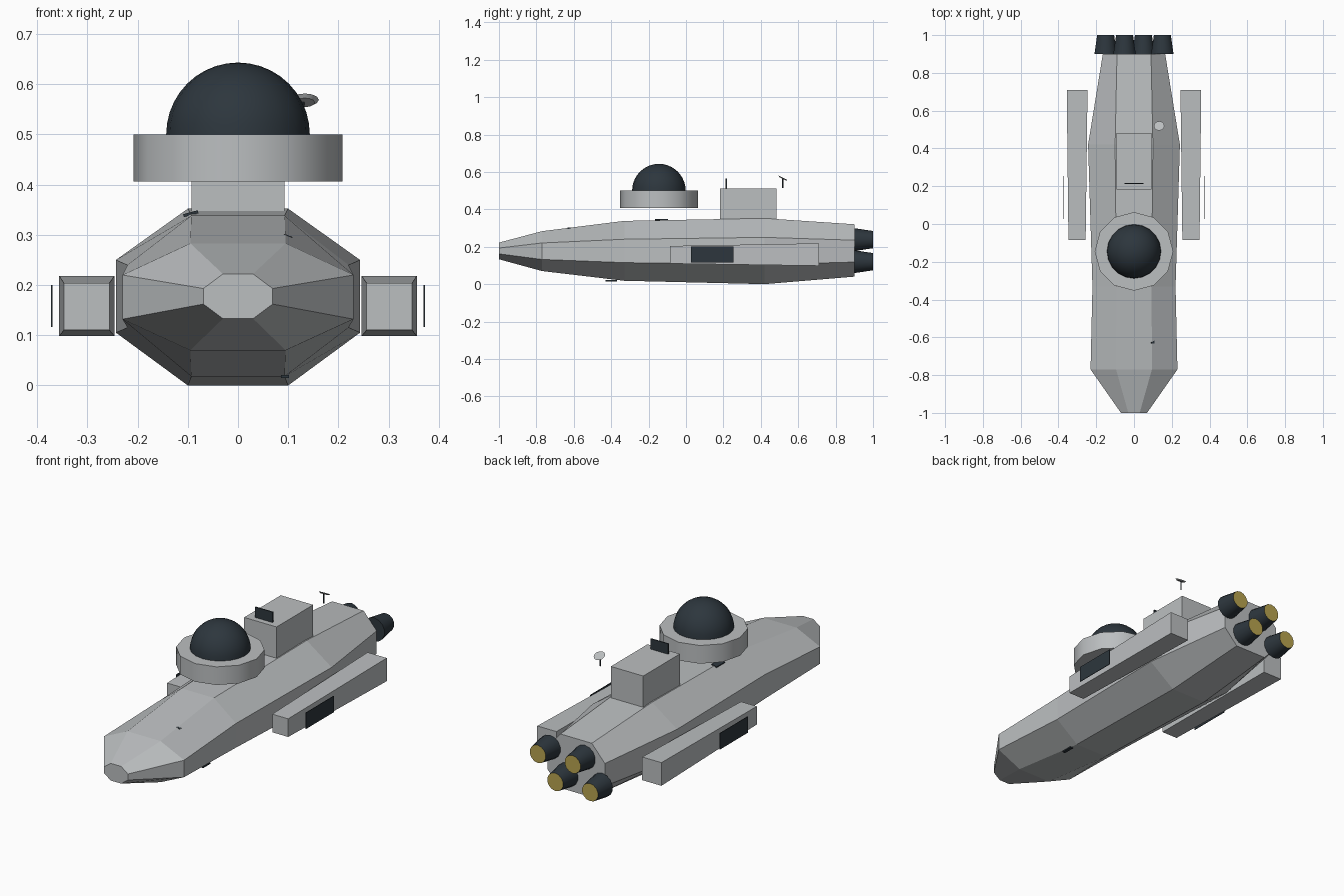
import bpy, bmesh, math
from mathutils import Matrix, Vector

if "Cube" in bpy.data.objects:
    bpy.data.objects.remove(bpy.data.objects["Cube"])


def make_mat(name, rgb):
    m = bpy.data.materials.new(name)
    m.use_nodes = True
    m.diffuse_color = (*rgb, 1)
    m.node_tree.nodes["Principled BSDF"].inputs["Base Color"].default_value = (*rgb, 1)
    return m


GREY = make_mat("hull grey", (0.5, 0.52, 0.53))
DARK = make_mat("dark blue grey", (0.026, 0.037, 0.047))
GOLD = make_mat("engine gold", (0.48, 0.37, 0.08))


def finish(name, bm, mats, smooth=False):
    bmesh.ops.recalc_face_normals(bm, faces=bm.faces)
    me = bpy.data.meshes.new(name)
    bm.to_mesh(me)
    bm.free()
    ob = bpy.data.objects.new(name, me)
    bpy.context.collection.objects.link(ob)
    for m in mats:
        me.materials.append(m)
    if smooth:
        bpy.ops.object.select_all(action="DESELECT")
        ob.select_set(True)
        bpy.context.view_layer.objects.active = ob
        bpy.ops.object.shade_smooth_by_angle(angle=math.radians(35))
    return ob


def loft(name, rings, mat):
    """Skin a list of equal-length point rings and cap both ends."""
    bm = bmesh.new()
    loops = [[bm.verts.new(p) for p in ring] for ring in rings]
    for a, b in zip(loops, loops[1:]):
        for i in range(len(a)):
            j = (i + 1) % len(a)
            bm.faces.new((a[i], a[j], b[j], b[i]))
    bm.faces.new(loops[0])
    bm.faces.new(loops[-1])
    return finish(name, bm, [mat])


def box(name, centre, size, mat, tilt=0):
    bm = bmesh.new()
    bmesh.ops.create_cube(bm, size=1, matrix=Matrix.Translation(centre)
                          @ Matrix.Rotation(tilt, 4, "Y") @ Matrix.Diagonal((*size, 1)))
    return finish(name, bm, [mat])


def cone(name, matrix, r1, r2, depth, sides, mats, smooth=True):
    bm = bmesh.new()
    bmesh.ops.create_cone(bm, cap_ends=True, segments=sides, radius1=r1, radius2=r2,
                          depth=depth, matrix=matrix)
    if len(mats) > 1:  # rear cap takes the second material
        max(bm.faces, key=lambda f: f.calc_center_median().y).material_index = 1
    return finish(name, bm, mats, smooth)


# Hull: octagonal sections (y, half width, flat half width, bottom, side low, side high, top)
def octagon(y, w, t, z0, z1, z2, z3):
    half = [(t, z0), (w, z1), (w, z2), (t, z3)]
    return [(x, y, z) for x, z in half] + [(-x, y, z) for x, z in reversed(half)]


loft("hull", [octagon(*s) for s in (
    (-1, 0.069, 0.03, 0.133, 0.162, 0.193, 0.222),
    (-0.77, 0.23, 0.095, 0.07, 0.132, 0.22, 0.283),
    (-0.33, 0.22, 0.093, 0.018, 0.115, 0.24, 0.338),
    (0.42, 0.243, 0.1, 0.0, 0.105, 0.25, 0.352),
    (0.9, 0.165, 0.09, 0.04, 0.118, 0.235, 0.32))], GREY)


# Side pods, slightly flared to the rear, with a dark window panel outside each
def rect(y, x0, x1, z0, z1):
    return [(x0, y, z0), (x1, y, z0), (x1, y, z1), (x0, y, z1)]


for side, label in ((1, "left"), (-1, "right")):
    loft(label + "_pod", [rect(-0.085, side * 0.256, side * 0.347, 0.11, 0.204),
                          rect(0.71, side * 0.246, side * 0.356, 0.098, 0.218)], GREY)
    box(label + "_pod_window", (side * 0.371, 0.14, 0.158), (0.003, 0.228, 0.084), DARK)

# Deck house and its upright screen
box("deck_house", (0, 0.333, 0.407), (0.186, 0.3, 0.206), GREY)
box("deck_screen", (0, 0.215, 0.536), (0.1, 0.006, 0.056), DARK)

# Turret ring and dome
cone("turret_ring", Matrix.Translation((0, -0.145, 0.453)), 0.208, 0.208, 0.094, 12, [GREY])
bm = bmesh.new()
bmesh.ops.create_uvsphere(bm, u_segments=20, v_segments=20, radius=0.143,
                          matrix=Matrix.Translation((0, -0.145, 0.5)))
bmesh.ops.delete(bm, geom=[v for v in bm.verts if v.co.z < 0.499], context="VERTS")
finish("turret_dome", bm, [DARK], True)

# Dish antenna
cone("antenna_stalk", Matrix.Translation((0.13, 0.517, 0.54)), 0.003, 0.003, 0.05, 6, [DARK])
cone("antenna_dish", Matrix.Translation((0.133, 0.518, 0.566))
     @ Matrix.Rotation(math.radians(-27), 4, "X"), 0.02, 0.028, 0.006, 12, [GREY])

# Four engines, upper and lower pairs staggered
for row, (z, shift) in enumerate(((0.238, 0.05), (0.12, -0.05))):
    for s in (-1, 1):
        name = ("upper" if row == 0 else "lower") + ("_left" if s > 0 else "_right") + "_engine"
        cone(name, Matrix.Translation((shift + s * 0.1, 0.95, z))
             @ Matrix.Rotation(math.radians(-90), 4, "X"),
             0.061, 0.046, 0.1, 14, [DARK, GOLD])

# Small hull fittings
box("upper_hatch", (-0.094, -0.13, 0.342), (0.03, 0.07, 0.006), DARK, math.radians(-15))
box("bow_hatch", (0.099, -0.62, 0.296), (0.018, 0.025, 0.006), DARK, math.radians(20))
box("keel_hatch", (0.094, -0.4, 0.018), (0.016, 0.06, 0.006), DARK)
